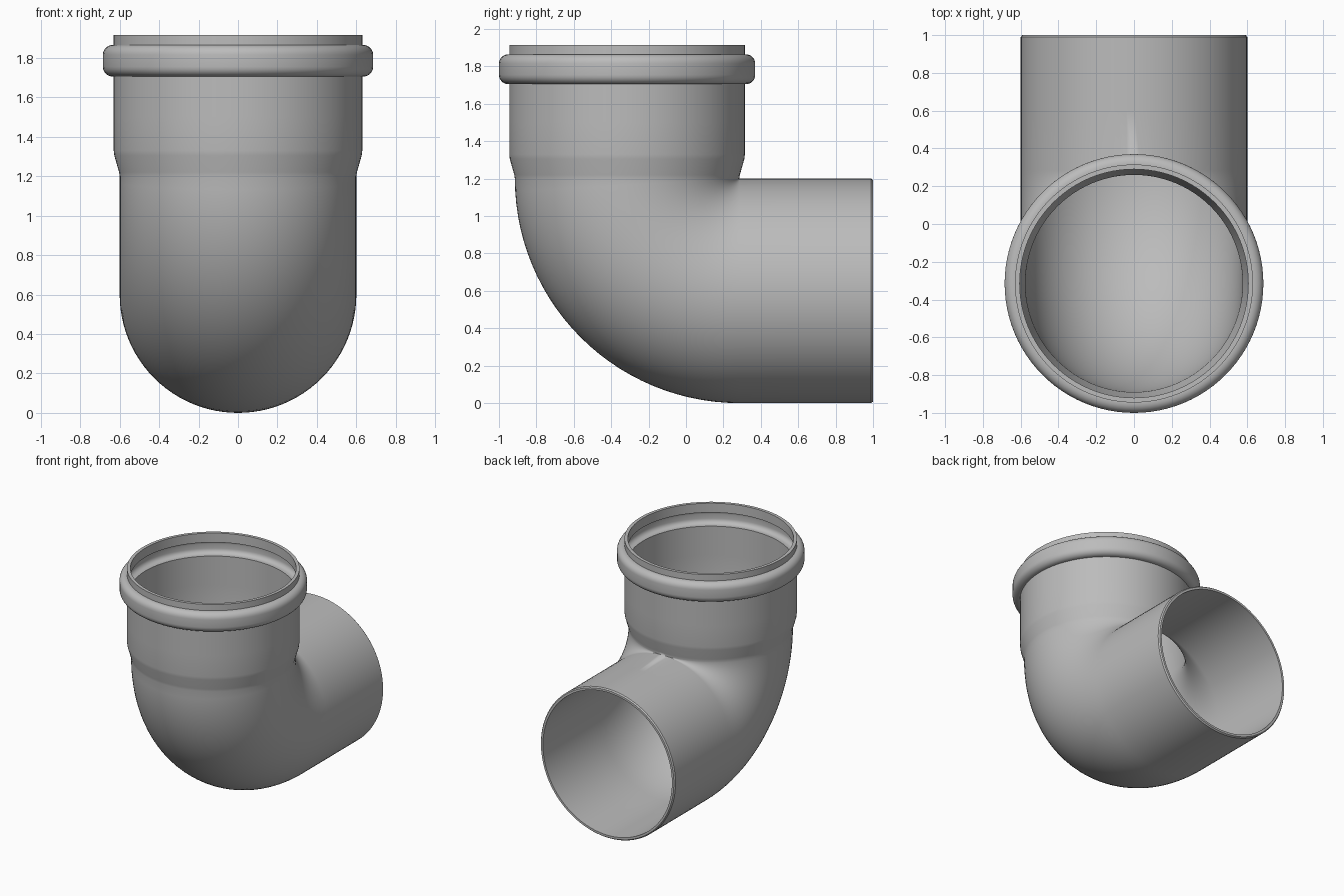
import bpy, bmesh, math
from mathutils import Vector

cube = bpy.data.objects.get("Cube")
if cube:
    bpy.data.objects.remove(cube, do_unlink=True)

SIDES = 96          # points around the pipe
BEND_STEPS = 28     # rings along the quarter bend
WALL = 0.025
PIPE_R = 0.6
AXIS_Y = -0.315     # upright axis of the socket
BEND_Y, BEND_Z = 0.285, 1.2   # pivot of the bend

grey = bpy.data.materials.new("pipe_grey")
grey.use_nodes = True
grey.diffuse_color = (0.5, 0.5, 0.5, 1)
grey.node_tree.nodes["Principled BSDF"].inputs["Base Color"].default_value = (0.5, 0.5, 0.5, 1)


def arc(cr, cz, r, start, end, steps=6):
    """Points (radius, height) on a profile fillet."""
    angles = [math.radians(start + (end - start) * i / steps) for i in range(steps + 1)]
    return [(cr + r * math.cos(a), cz + r * math.sin(a)) for a in angles]


def upright(radius, z):
    return radius, Vector((0, AXIS_Y, z)), Vector((0, -1, 0))


def level(radius, y):
    return radius, Vector((0, y, PIPE_R)), Vector((0, 0, -1))


def bend(radius):
    """Rings of the quarter bend, from the socket down to the spigot."""
    rings = []
    for i in range(BEND_STEPS + 1):
        a = math.pi / 2 * i / BEND_STEPS
        out = Vector((0, -math.cos(a), -math.sin(a)))
        rings.append((radius, Vector((0, BEND_Y, BEND_Z)) + out * PIPE_R, out))
    return rings


def socket(offset):
    """Socket profile from the rim down: lip, seal bulge, barrel, taper."""
    r = 0.63 - offset
    f = 0.05 - offset * 0.5
    top, bottom = 1.865 - offset, 1.705 + offset
    side = 0.685 - offset
    points = [(r, 1.915), (r, top)]
    points += arc(side - f, top - f, f, 90, 0)
    points += arc(side - f, bottom + f, f, 0, -90)
    points += [(r, bottom), (r, 1.5), (r, 1.33), (r - 0.003, 1.305), (r - 0.027, 1.22)]
    return [upright(*p) for p in points]


# Outer skin, cut end with a small chamfer, then the bore back to the rim
rings = socket(0) + bend(PIPE_R)
rings += [level(PIPE_R, 0.6), level(PIPE_R, 0.99), level(PIPE_R - 0.008, 1.0)]
bore = PIPE_R - WALL
rings += [level(bore, 1.0), level(bore, 0.6)]
rings += bend(bore)[::-1] + socket(WALL)[::-1]

bm = bmesh.new()
loops = []
for radius, centre, out in rings:
    loop = []
    for i in range(SIDES):
        t = math.tau * i / SIDES
        side = Vector((math.sin(t), 0, 0))
        loop.append(bm.verts.new(centre + radius * (out * math.cos(t) + side)))
    loops.append(loop)
for k, a in enumerate(loops):
    b = loops[(k + 1) % len(loops)]
    for i in range(SIDES):
        j = (i + 1) % SIDES
        bm.faces.new((a[i], a[j], b[j], b[i]))
# The inside corner of the bend pinches to one point
bmesh.ops.remove_doubles(bm, verts=bm.verts, dist=0.0003)
bmesh.ops.recalc_face_normals(bm, faces=bm.faces)

mesh = bpy.data.meshes.new("pipe_elbow")
bm.to_mesh(mesh)
bm.free()
mesh.materials.append(grey)
elbow = bpy.data.objects.new("pipe_elbow", mesh)
bpy.context.collection.objects.link(elbow)

bpy.ops.object.select_all(action="DESELECT")
elbow.select_set(True)
bpy.context.view_layer.objects.active = elbow
bpy.ops.object.shade_smooth_by_angle(angle=math.radians(35))
